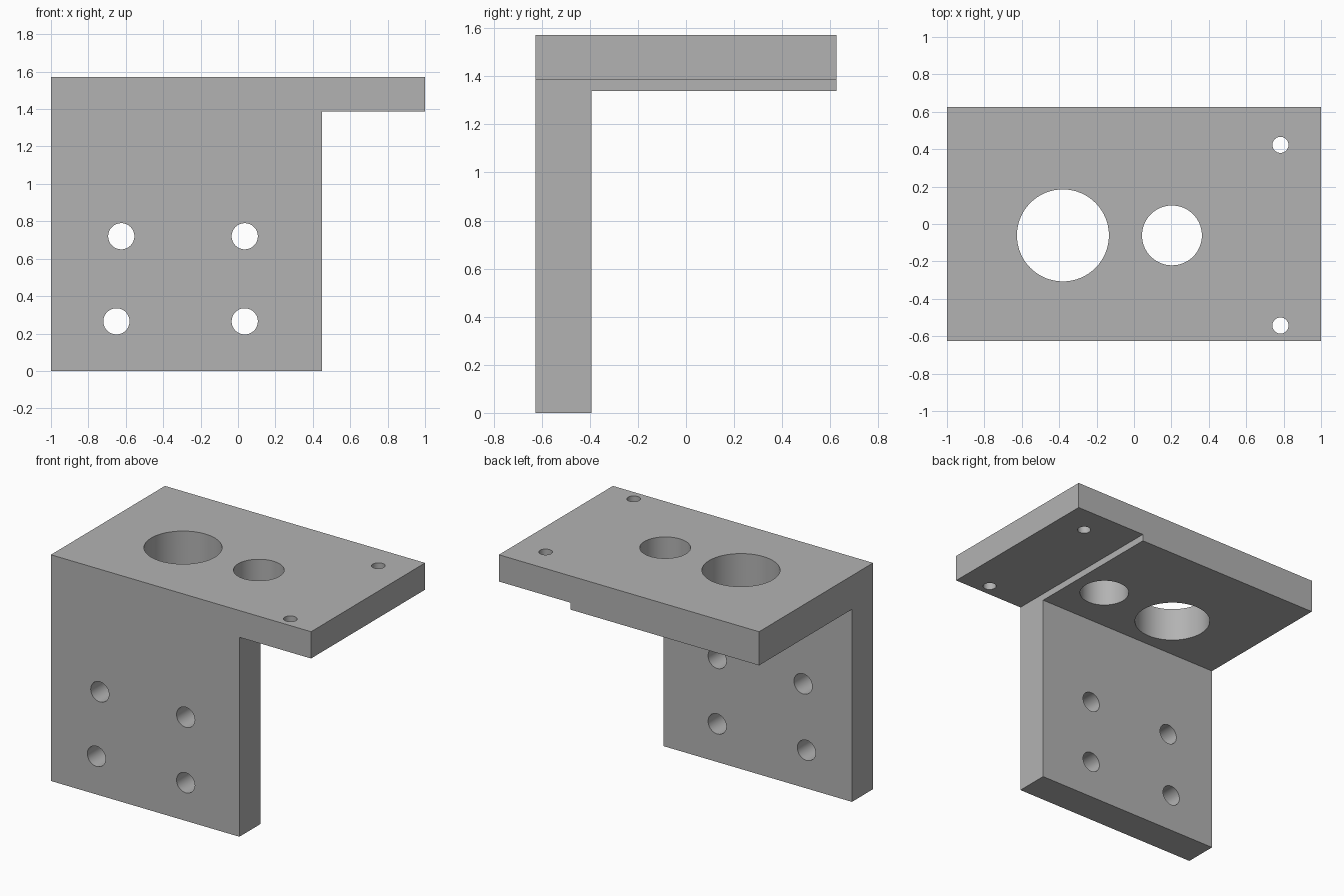
import bpy
import bmesh
import math
from mathutils import Matrix, Vector

cube = bpy.data.objects.get("Cube")
if cube:
    bpy.data.objects.remove(cube, do_unlink=True)

HALF_Y, TOP = 0.626, 1.572
WALL_BACK, PLATE_UNDER = -0.394, 1.338
WALL_SIDE, LEDGE_UNDER = 0.449, 1.386

grey = bpy.data.materials.new("plain grey")
grey.use_nodes = True
colour = (0.45, 0.45, 0.45, 1)
grey.diffuse_color = colour
grey.node_tree.nodes["Principled BSDF"].inputs["Base Color"].default_value = colour


def add_object(name, bm):
    bmesh.ops.recalc_face_normals(bm, faces=bm.faces)
    mesh = bpy.data.meshes.new(name)
    bm.to_mesh(mesh)
    bm.free()
    mesh.materials.append(grey)
    obj = bpy.data.objects.new(name, mesh)
    bpy.context.collection.objects.link(obj)
    return obj


def extruded_profile(name, points, x0, x1):
    """Extrude a (y, z) outline along x."""
    bm = bmesh.new()
    face = bm.faces.new([bm.verts.new((x0, y, z)) for y, z in points])
    new = bmesh.ops.extrude_face_region(bm, geom=[face])["geom"]
    verts = [v for v in new if isinstance(v, bmesh.types.BMVert)]
    bmesh.ops.translate(bm, verts=verts, vec=(x1 - x0, 0, 0))
    return add_object(name, bm)


def drill(name, centre, radius, rotation=Matrix()):
    bm = bmesh.new()
    bmesh.ops.create_cone(bm, cap_ends=True, segments=64, radius1=radius,
                          radius2=radius, depth=0.6,
                          matrix=Matrix.Translation(Vector(centre)) @ rotation)
    return add_object(name, bm)


# Angle bracket: upright wall and top plate in one L profile
bracket = extruded_profile("angle_bracket", [
    (-HALF_Y, 0), (WALL_BACK, 0), (WALL_BACK, PLATE_UNDER),
    (HALF_Y, PLATE_UNDER), (HALF_Y, TOP), (-HALF_Y, TOP)], -1, 1)

# Relief under the thinner overhanging ledge
cutters = [extruded_profile("ledge_cutter", [
    (-1, -1), (1, -1), (1, LEDGE_UNDER), (-1, LEDGE_UNDER)], WALL_SIDE, 1.5)]

# Bolt holes through the wall
sideways = Matrix.Rotation(math.pi / 2, 4, "X")
for x, z in [(-0.624, 0.72), (0.036, 0.72), (-0.65, 0.265), (0.036, 0.265)]:
    cutters.append(drill("wall_hole_cutter", (x, -0.51, z), 0.07, sideways))

# Bores and screw holes through the top plate
for x, y, r in [(-0.38, -0.061, 0.246), (0.203, -0.061, 0.16),
                (0.783, 0.423, 0.043), (0.783, -0.543, 0.043)]:
    cutters.append(drill("plate_hole_cutter", (x, y, 1.46), r))

for cutter in cutters:
    cutter.hide_render = True
    mod = bracket.modifiers.new("cut", "BOOLEAN")
    mod.operation = "DIFFERENCE"
    mod.solver = "EXACT"
    mod.object = cutter

# Bake the cuts and remove the cutters
bpy.context.view_layer.update()
graph = bpy.context.evaluated_depsgraph_get()
baked = bpy.data.meshes.new_from_object(bracket.evaluated_get(graph))
bracket.modifiers.clear()
bracket.data = baked
baked.name = "angle_bracket"
baked.materials.clear()
baked.materials.append(grey)
for cutter in cutters:
    bpy.data.objects.remove(cutter, do_unlink=True)

# Smooth bores with crisp edges
bpy.ops.object.select_all(action="DESELECT")
bracket.select_set(True)
bpy.context.view_layer.objects.active = bracket
bpy.ops.object.shade_smooth_by_angle(angle=math.radians(30))
